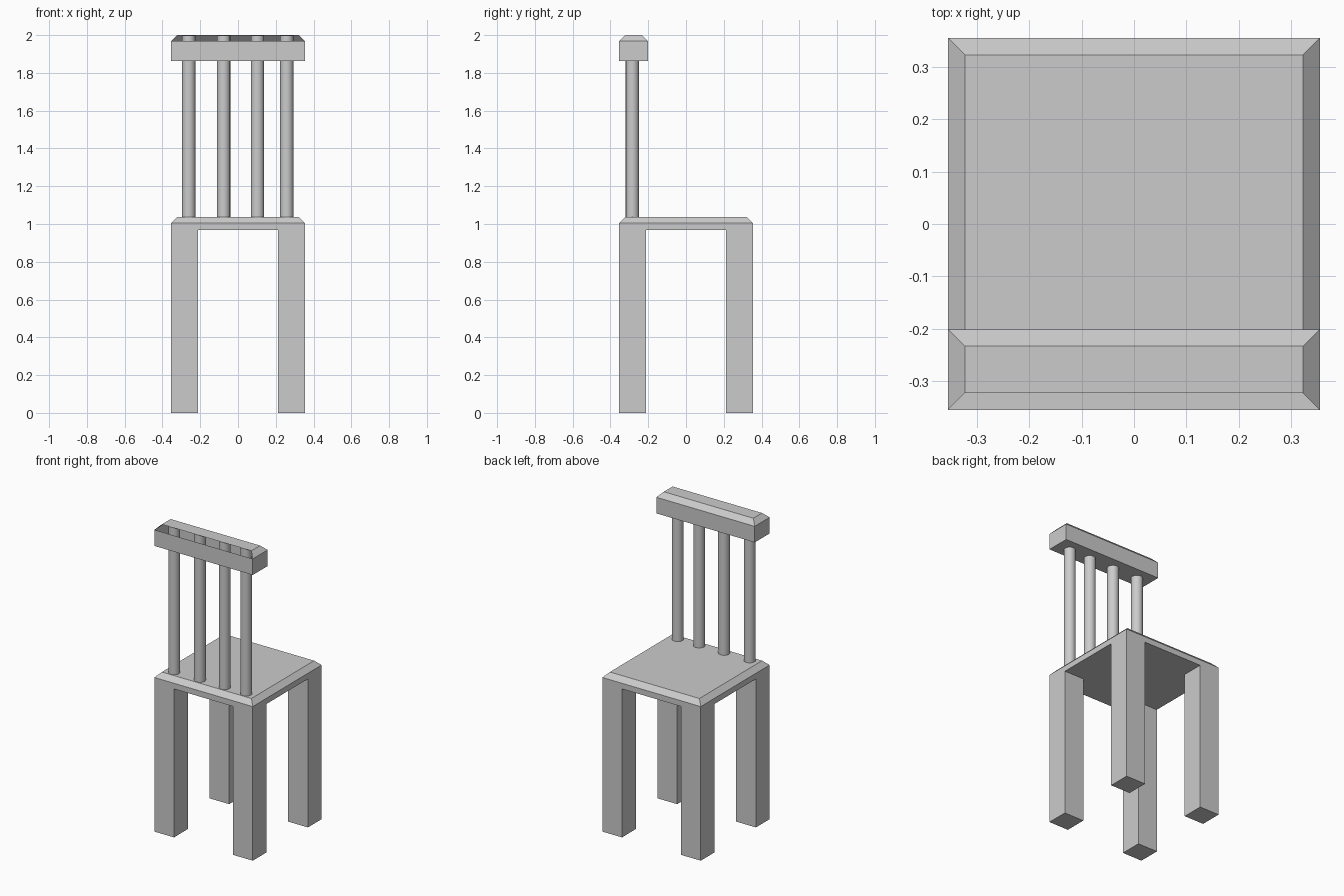
import bpy, bmesh, math
from mathutils import Vector

HALF = 0.355       # half width of seat, legs and rail
LEG_INNER = 0.213  # inner side of the legs
CHAMFER = 0.032

cube = bpy.data.objects.get("Cube")
if cube:
    bpy.data.objects.remove(cube)

grey = bpy.data.materials.new("light_grey")
grey.use_nodes = True
colour = (0.6, 0.6, 0.6, 1)
grey.diffuse_color = colour
grey.node_tree.nodes["Principled BSDF"].inputs["Base Color"].default_value = colour


def finish(bm, name):
    """Clean the mesh and link it as a named object."""
    bmesh.ops.dissolve_limit(bm, angle_limit=0.01, verts=bm.verts, edges=bm.edges)
    bmesh.ops.recalc_face_normals(bm, faces=bm.faces)
    mesh = bpy.data.meshes.new(name)
    bm.to_mesh(mesh)
    bm.free()
    mesh.materials.append(grey)
    obj = bpy.data.objects.new(name, mesh)
    bpy.context.collection.objects.link(obj)
    return obj


def extrude(bm, faces, height, keep=False):
    """Extrude faces vertically; return the new cap faces and vertices."""
    new = bmesh.ops.extrude_face_region(bm, geom=faces, use_keep_orig=keep)["geom"]
    verts = [g for g in new if isinstance(g, bmesh.types.BMVert)]
    caps = [g for g in new if isinstance(g, bmesh.types.BMFace)]
    bmesh.ops.translate(bm, verts=verts, vec=(0, 0, height))
    if not keep:
        bmesh.ops.delete(bm, geom=[f for f in faces if f.is_valid], context="FACES_ONLY")
    return caps, verts


def chamfered_slab(bm, height, half_x, half_y):
    """Raise the flat faces into a slab whose top edge is chamfered."""
    caps, _ = extrude(bm, bm.faces[:], height - CHAMFER, keep=True)
    _, verts = extrude(bm, caps, CHAMFER)
    for v in verts:
        v.co.x *= 1 - CHAMFER / half_x
        v.co.y *= 1 - CHAMFER / half_y


# Seat with the four legs pulled down from its corners
bm = bmesh.new()
bmesh.ops.create_grid(bm, x_segments=3, y_segments=3, size=1)
for v in bm.verts:
    for i in (0, 1):
        size = HALF if abs(v.co[i]) > 0.5 else LEG_INNER
        v.co[i] = math.copysign(size, v.co[i])
    v.co.z = 0.968
corners = [f for f in bm.faces
           if min(abs(f.calc_center_median().x), abs(f.calc_center_median().y)) > LEG_INNER]
chamfered_slab(bm, 0.069, HALF, HALF)
for face in corners:
    extrude(bm, [face], -0.968)
finish(bm, "seat_and_legs")

# Top rail, open along its front chamfer
RAIL_HALF = 0.077
bm = bmesh.new()
bmesh.ops.create_grid(bm, x_segments=1, y_segments=1, size=1)
bmesh.ops.scale(bm, verts=bm.verts, vec=(HALF, RAIL_HALF, 1))
chamfered_slab(bm, 0.137, HALF, RAIL_HALF)
bmesh.ops.recalc_face_normals(bm, faces=bm.faces)
front_slope = [f for f in bm.faces if f.normal.y < -0.5 and f.normal.z > 0.5]
bmesh.ops.delete(bm, geom=front_slope, context="FACES_ONLY")
finish(bm, "top_rail").location = Vector((0, -HALF + RAIL_HALF, 1.863))

# Round back spindles running from the seat into the rail
BASE, TOP = 1.0, 1.998
for i, x in enumerate((-0.261, -0.076, 0.103, 0.258), 1):
    bpy.ops.mesh.primitive_cylinder_add(
        vertices=32, radius=0.035, depth=TOP - BASE,
        location=(x, -0.284, (BASE + TOP) / 2))
    spindle = bpy.context.object
    spindle.name = f"back_spindle_{i}"
    spindle.data.materials.append(grey)
    bpy.ops.object.shade_smooth_by_angle()
